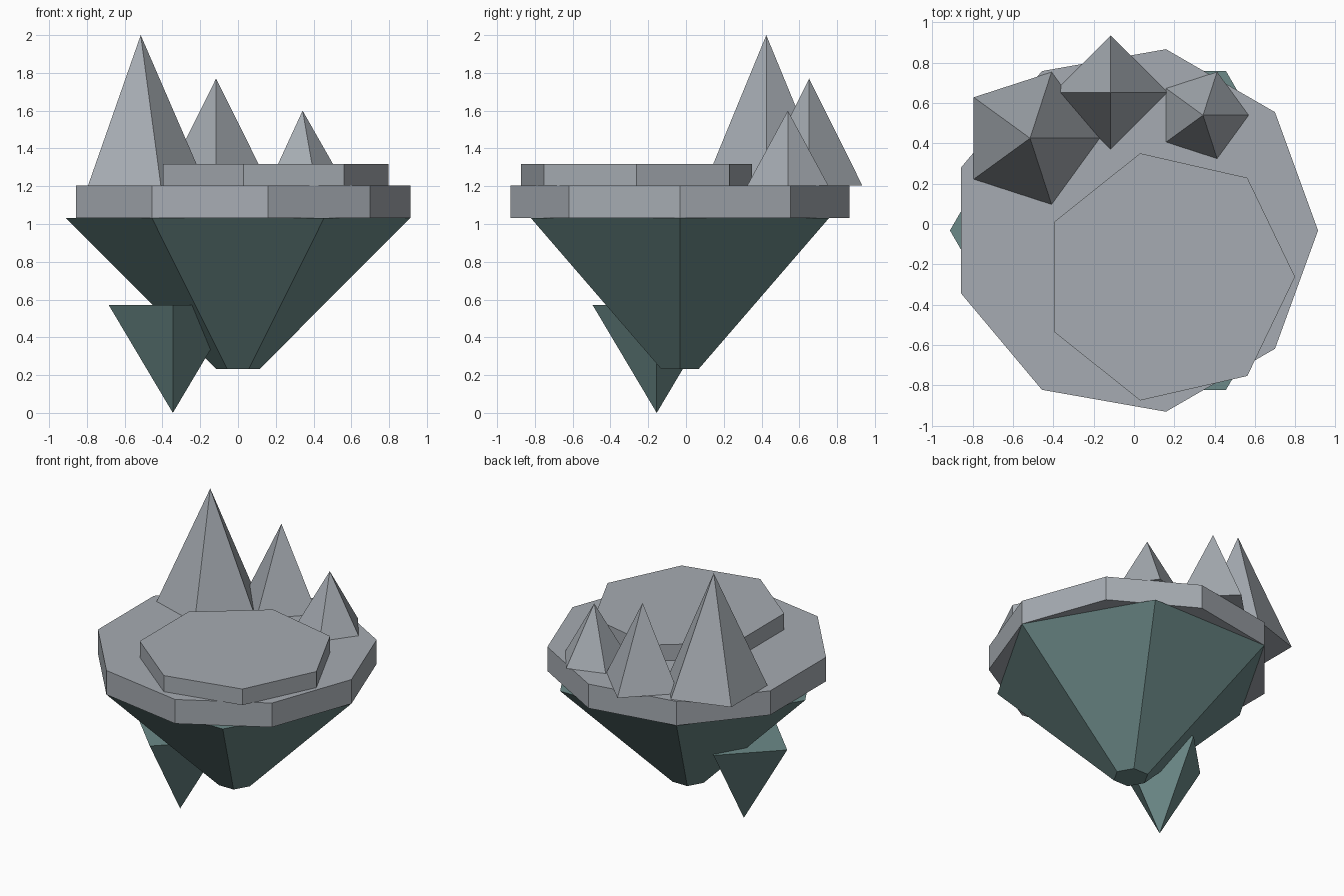
import bpy
import bmesh
import math

cube = bpy.data.objects.get("Cube")
if cube:
    bpy.data.objects.remove(cube, do_unlink=True)


def make_material(name, rgb):
    mat = bpy.data.materials.new(name)
    mat.use_nodes = True
    mat.diffuse_color = (*rgb, 1)
    bsdf = next(n for n in mat.node_tree.nodes if n.type == 'BSDF_PRINCIPLED')
    bsdf.inputs["Base Color"].default_value = (*rgb, 1)
    bsdf.inputs["Roughness"].default_value = 0.9
    return mat


grey = make_material("grey stone", (0.38, 0.41, 0.445))
green = make_material("dark green rock", (0.15, 0.255, 0.248))


def frustum(name, mat, sides, centre, z0, r0, z1, r1):
    """Closed flat-sided frustum with a corner on +x; a radius of 0 makes a point."""
    bm = bmesh.new()
    cx, cy = centre

    def ring(r, z):
        if r == 0:
            return [bm.verts.new((cx, cy, z))] * sides
        angles = [2 * math.pi * i / sides for i in range(sides)]
        return [bm.verts.new((cx + r * math.cos(a), cy + r * math.sin(a), z)) for a in angles]

    low, high = ring(r0, z0), ring(r1, z1)
    for i in range(sides):
        j = (i + 1) % sides
        corners = [low[i], low[j], high[j], high[i]]
        bm.faces.new(list(dict.fromkeys(corners)))
    if r0:
        bm.faces.new(low[::-1])
    if r1:
        bm.faces.new(high)
    bmesh.ops.recalc_face_normals(bm, faces=bm.faces)
    mesh = bpy.data.meshes.new(name)
    bm.to_mesh(mesh)
    bm.free()
    mesh.materials.append(mat)
    obj = bpy.data.objects.new(name, mesh)
    bpy.context.collection.objects.link(obj)
    return obj


GROUND = 1.203  # top of the main slab

# Hanging rock underside and its small side spike
frustum("underside_rock", green, 6, (0, -0.032), 0.233, 0.115, 1.032, 0.912)
frustum("underside_spike", green, 4, (-0.345, -0.155), 0, 0, 0.572, 0.34)

# Stepped slabs
frustum("main_slab", grey, 9, (0, -0.032), 1.032, 0.912, GROUND, 0.912)
frustum("upper_slab", grey, 7, (0.17, -0.262), GROUND, 0.628, 1.317, 0.628)

# Mountain peaks along the back
for name, sides, centre, radius, top in (
    ("tall_peak", 5, (-0.515, 0.425), 0.345, 2.0),
    ("middle_peak", 4, (-0.116, 0.652), 0.282, 1.77),
    ("small_peak", 5, (0.342, 0.539), 0.226, 1.6),
):
    frustum(name, grey, sides, centre, GROUND, radius, top, 0)
